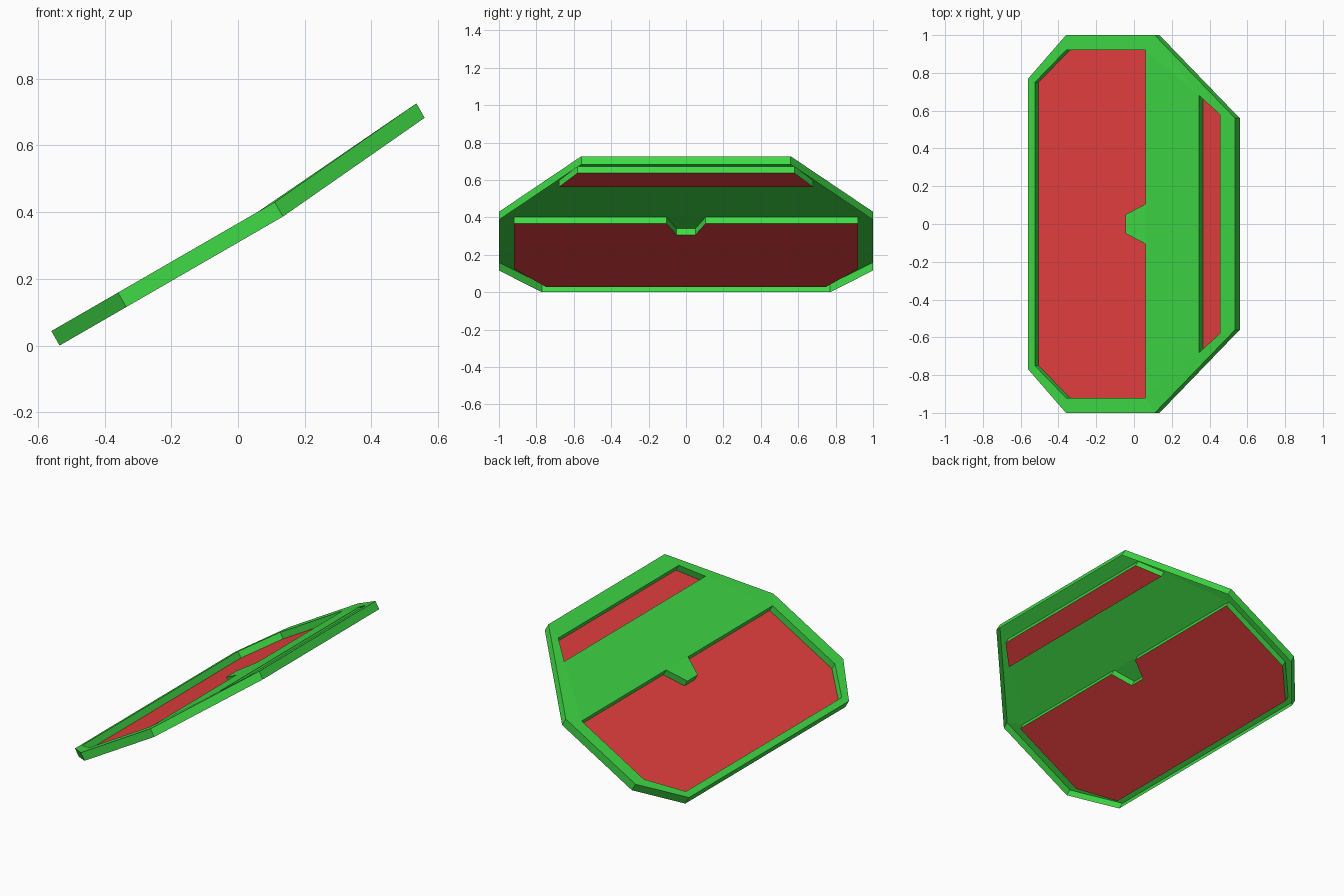
import bpy, bmesh
from mathutils import Vector

if "Cube" in bpy.data.objects:
    bpy.data.objects.remove(bpy.data.objects["Cube"])

SLOPE = 0.5774
DOWN = Vector((0.5, 0, -0.866))   # direction the edges are turned down


def height(x):
    # lower panel slopes 30 degrees, the upper panel is a little steeper
    if x <= 0.11:
        return 0.0433 + SLOPE * (x + 0.56)
    return 0.401 + 0.685 * (x - 0.06)


def lift(points):
    return [Vector((x, y, height(x))) for x, y in points]


# Half outlines (y >= 0) from the low end to the high end
outer = lift([(-.56, 0), (-.56, .77), (-.36, 1), (.11, 1), (.535, .56), (.535, 0)])
large = lift([(-.525, 0), (-.525, .75), (-.36, .92), (.06, .92),
              (.06, .105), (-.045, .05), (-.045, 0)])
small = lift([(.345, 0), (.345, .68), (.455, .58), (.455, 0)])
middle = lift([(.06, 0)])[0]


def build(name, faces, color):
    bm = bmesh.new()
    for f in faces:
        bm.faces.new([bm.verts.new(p) for p in f])
    bmesh.ops.remove_doubles(bm, verts=bm.verts, dist=0.0005)
    bmesh.ops.recalc_face_normals(bm, faces=bm.faces)
    bm.faces.ensure_lookup_table()
    if bm.faces[0].normal.z < 0:
        bmesh.ops.reverse_faces(bm, faces=bm.faces)
    me = bpy.data.meshes.new(name)
    bm.to_mesh(me)
    bm.free()
    ob = bpy.data.objects.new(name, me)
    bpy.context.collection.objects.link(ob)
    mat = bpy.data.materials.new(name + "_color")
    mat.diffuse_color = color
    mat.use_nodes = True
    mat.node_tree.nodes["Principled BSDF"].inputs["Base Color"].default_value = mat.diffuse_color
    me.materials.append(mat)
    mirror = ob.modifiers.new("mirror", 'MIRROR')
    mirror.use_axis = (False, True, False)
    return ob


def walls(outline, depth):
    return [[p, q, q + DOWN * depth, p + DOWN * depth]
            for p, q in zip(outline, outline[1:])]


# Frame: open-backed folded panel with turned-down edges
o, a, b = outer, large, small
top = [[o[i], o[i + 1], a[i + 1], a[i]] for i in range(3)]
top += [[a[6], a[5], a[4], middle],
        [middle, a[4], a[3], b[1], b[0]],
        [a[3], o[3], b[1]],
        [o[3], o[4], b[2], b[1]],
        [o[4], o[5], b[3], b[2]]]
build("frame", top + walls(o, 0.05) + walls(a, 0.04) + walls(b, 0.04),
      (0.05, 0.7, 0.06, 1))

# Recessed red panes
for name, outline in (("large_pane", large), ("small_pane", small)):
    build(name, [[p + DOWN * 0.04 for p in outline]], (0.8, 0.05, 0.05, 1))
